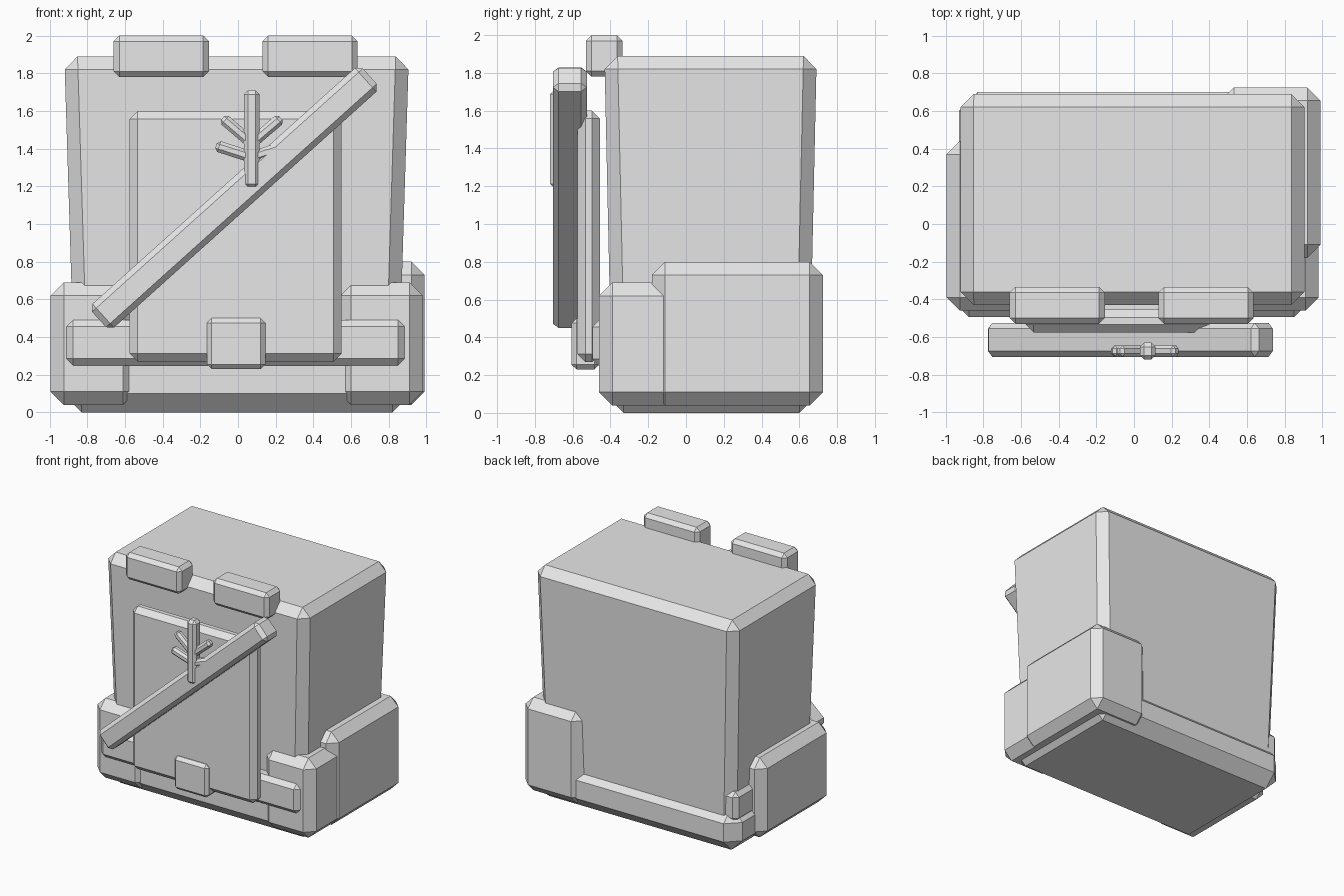
import bpy
import bmesh
import math
from mathutils import Matrix, Vector

cube = bpy.data.objects.get("Cube")
if cube:
    bpy.data.objects.remove(cube, do_unlink=True)

# One plain grey for everything
GREY = (0.8, 0.8, 0.8, 1.0)
mat = bpy.data.materials.new("plain_grey")
mat.use_nodes = True
mat.diffuse_color = GREY
mat.node_tree.nodes["Principled BSDF"].inputs["Base Color"].default_value = GREY


def block(name, x, y, z, bevel, taper=(0, 0), angle=0.0):
    """Chamfered box from (min, max) ranges; taper pulls the bottom sides in,
    angle tilts it in the front plane."""
    lo, hi = Vector((x[0], y[0], z[0])), Vector((x[1], y[1], z[1]))
    size = hi - lo
    bm = bmesh.new()
    bmesh.ops.create_cube(bm, size=1.0)
    for v in bm.verts:
        low = v.co.z < 0
        v.co = Vector(a * b for a, b in zip(v.co, size))
        if low:
            v.co.x -= math.copysign(taper[0], v.co.x)
            v.co.y -= math.copysign(taper[1], v.co.y)
    bmesh.ops.bevel(bm, geom=bm.edges[:], offset=bevel, segments=1,
                    affect='EDGES', clamp_overlap=True)
    bm.transform(Matrix.Rotation(-angle, 4, 'Y'))
    mesh = bpy.data.meshes.new(name)
    bm.to_mesh(mesh)
    bm.free()
    mesh.materials.append(mat)
    obj = bpy.data.objects.new(name, mesh)
    obj.location = (lo + hi) / 2
    bpy.context.collection.objects.link(obj)
    return obj


def bar(name, start, end, y, width, bevel):
    """Chamfered bar between two (x, z) points."""
    dx, dz = end[0] - start[0], end[1] - start[1]
    half = math.hypot(dx, dz) / 2
    cx, cz = (start[0] + end[0]) / 2, (start[1] + end[1]) / 2
    return block(name, (cx - half, cx + half), y,
                 (cz - width / 2, cz + width / 2), bevel,
                 angle=math.atan2(dz, dx))


# Main body, slightly narrower towards the bottom, and its base
block("body", (-0.922, 0.907), (-0.432, 0.692), (0.12, 1.89), 0.07,
      taper=(0.055, 0.039))
block("base", (-0.93, 0.92), (-0.43, 0.70), (0, 0.35), 0.1)

# Lower corner blocks
block("right_side_block", (-0.995, -0.54), (-0.46, 0.44), (0.04, 0.69), 0.07)
block("left_front_block", (0.53, 0.98), (-0.46, 0.2), (0.04, 0.69), 0.07)
block("left_back_block", (0.46, 0.99), (-0.18, 0.725), (0.04, 0.80), 0.07)

# Belt and buckle
block("belt", (-0.91, 0.885), (-0.495, 0.65), (0.25, 0.49), 0.035)
block("buckle", (-0.165, 0.145), (-0.605, -0.46), (0.23, 0.5), 0.025)

# Front panel and the two brow blocks above it
block("front_panel", (-0.575, 0.55), (-0.575, -0.455), (0.27, 1.6), 0.042)
for side, x0 in (("right", -0.66), ("left", 0.13)):
    block(side + "_brow", (x0, x0 + 0.505), (-0.53, -0.335), (1.78, 2.0), 0.03)

# Diagonal strap
bar("strap", (-0.738, 0.493), (0.70, 1.785), (-0.705, -0.525), 0.17, 0.03)

# Twig with two pairs of branches
MID = 0.073
block("twig_stem", (MID - 0.042, MID + 0.042), (-0.72, -0.63),
      (1.19, 1.71), 0.023)
for side, s in (("right", -1), ("left", 1)):
    bar(side + "_upper_branch", (MID, 1.43), (MID + s * 0.155, 1.562),
        (-0.705, -0.645), 0.06, 0.017)
    bar(side + "_lower_branch", (MID, 1.355), (MID + s * 0.19, 1.416),
        (-0.705, -0.645), 0.06, 0.017)
